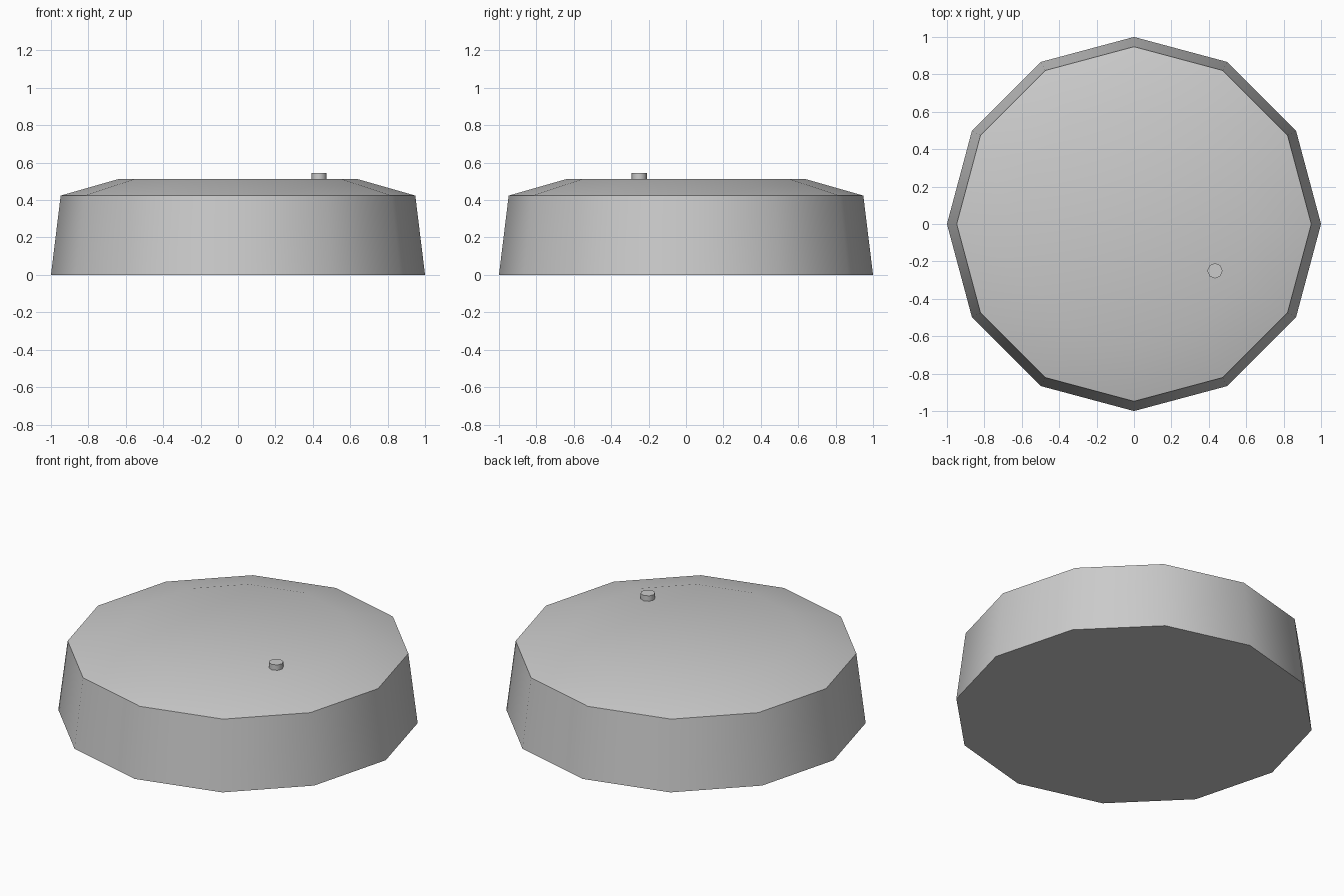
import bpy
import math

cube = bpy.data.objects.get("Cube")
if cube:
    bpy.data.objects.remove(cube, do_unlink=True)

grey = bpy.data.materials.new("light grey")
grey.use_nodes = True
colour = (0.6, 0.6, 0.6, 1.0)
grey.diffuse_color = colour
grey.node_tree.nodes["Principled BSDF"].inputs["Base Color"].default_value = colour


def turned(name, profile, sides, centre=(0, 0, 0)):
    """Closed solid from (radius, height) rings, capped at both ends."""
    verts, faces = [], []
    for r, z in profile:
        for i in range(sides):
            a = math.tau * i / sides
            verts.append((r * math.cos(a), r * math.sin(a), z))
    for k in range(len(profile) - 1):
        for i in range(sides):
            j = (i + 1) % sides
            low, high = k * sides, (k + 1) * sides
            faces.append((low + i, low + j, high + j, high + i))
    faces.append(tuple(reversed(range(sides))))
    faces.append(tuple(range(len(verts) - sides, len(verts))))
    mesh = bpy.data.meshes.new(name)
    mesh.from_pydata(verts, [], faces)
    mesh.materials.append(grey)
    obj = bpy.data.objects.new(name, mesh)
    obj.location = centre
    bpy.context.collection.objects.link(obj)
    bpy.ops.object.select_all(action="DESELECT")
    obj.select_set(True)
    bpy.context.view_layer.objects.active = obj
    bpy.ops.object.shade_smooth_by_angle(angle=math.radians(46))
    return obj


# Tapered twelve-sided drum with a shallow sloped lid
turned("drum_body", [(1.0, 0), (0.948, 0.424), (0.64, 0.512)], 12)

# Small stud standing off-centre on the lid
turned("lid_stud", [(0.041, 0), (0.041, 0.045)], 8, (0.433, -0.25, 0.5))
